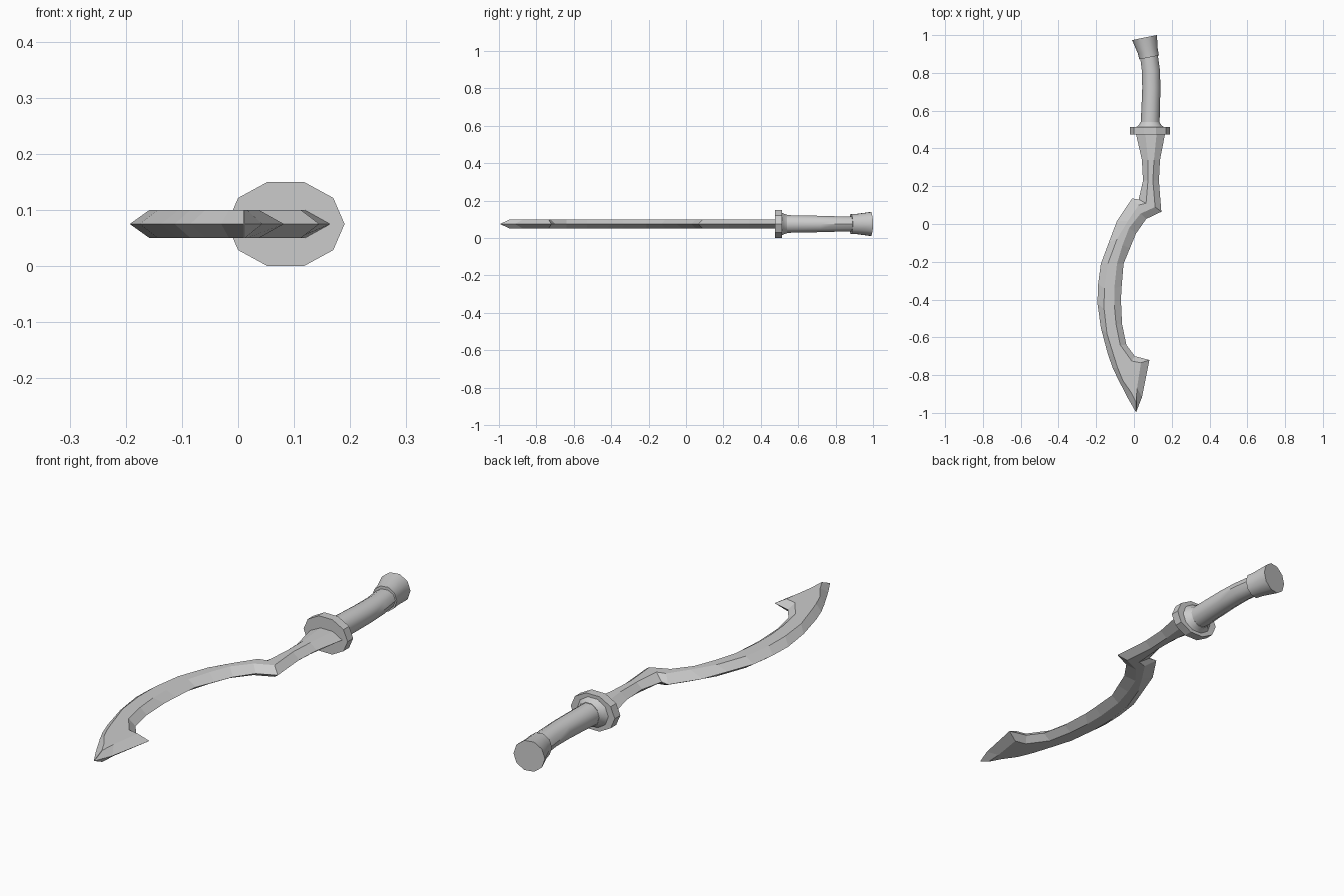
import bpy, bmesh, math

if "Cube" in bpy.data.objects:
    bpy.data.objects.remove(bpy.data.objects["Cube"], do_unlink=True)

MID = 0.075      # height of the blade's edge plane
HALF = 0.025     # half thickness of the blade

metal = bpy.data.materials.new("grey metal")
metal.use_nodes = True
GREY = (0.6, 0.6, 0.6, 1)
metal.diffuse_color = GREY
metal.node_tree.nodes["Principled BSDF"].inputs["Base Color"].default_value = GREY


def finish(name, bm, smooth):
    bmesh.ops.remove_doubles(bm, verts=bm.verts, dist=0.0005)
    bmesh.ops.recalc_face_normals(bm, faces=bm.faces)
    mesh = bpy.data.meshes.new(name)
    bm.to_mesh(mesh)
    bm.free()
    obj = bpy.data.objects.new(name, mesh)
    bpy.context.collection.objects.link(obj)
    mesh.materials.append(metal)
    if smooth:
        bpy.ops.object.select_all(action='DESELECT')
        obj.select_set(True)
        bpy.context.view_layer.objects.active = obj
        bpy.ops.object.shade_smooth_by_angle(angle=math.radians(38))
    return obj


def loft(name, rings, smooth):
    """Skin a list of closed rings and cap both ends."""
    bm = bmesh.new()
    rows = [[bm.verts.new(p) for p in ring] for ring in rings]
    n = len(rows[0])
    for a, b in zip(rows, rows[1:]):
        for i in range(n):
            j = (i + 1) % n
            bm.faces.new((a[i], a[j], b[j], b[i]))
    bm.faces.new(rows[0])
    bm.faces.new(rows[-1])
    return finish(name, bm, smooth)


def ellipse(x, y, rx, rz, tilt=0.0, sides=10):
    """Ring across the grip axis, turned in plan by tilt."""
    ring = []
    for i in range(sides):
        a = math.tau * i / sides
        u = rx * math.cos(a)
        ring.append((x + u * math.cos(tilt), y + u * math.sin(tilt), MID + rz * math.sin(a)))
    return ring


# Blade stations: left edge, left ridge, right ridge, right edge (x, y)
stations = [
    ((.01, .48), (.06, .48), (.12, .48), (.165, .48)),
    ((.042, .34), (.074, .34), (.106, .34), (.138, .34)),
    ((.048, .23), (.074, .23), (.1, .23), (.132, .23)),
    ((.025, .13), (.064, .11), (.112, .09), (.145, .065)),
    ((-.01, .135), (.025, .1), (.035, .055), (.065, .027)),
    ((-.09, .016), (-.032, .016), (-.025, -.02), (.011, -.05)),
    ((-.132, -.095), (-.09, -.08), (-.06, -.11), (-.022, -.13)),
    ((-.175, -.21), (-.138, -.21), (-.09, -.21), (-.055, -.21)),
    ((-.19, -.32), (-.157, -.34), (-.104, -.34), (-.065, -.33)),
    ((-.193, -.42), (-.158, -.45), (-.104, -.43), (-.069, -.4)),
    ((-.175, -.55), (-.143, -.58), (-.095, -.53), (-.063, -.53)),
    ((-.138, -.69), (-.106, -.7), (-.073, -.64), (-.04, -.64)),
    ((-.113, -.76), (-.085, -.765), (-.012, -.725), (.005, -.7)),
    ((-.085, -.82), (-.058, -.83), (.037, -.735), (.082, -.72)),
    ((-.03, -.926), (-.016, -.89), (.016, -.87), (.043, -.915)),
    ((.01, -.995), (.01, -.94), (.012, -.94), (.012, -.995)),
]
blade_rings = []
for left, l_ridge, r_ridge, right in stations:
    blade_rings.append([
        (*left, MID), (*l_ridge, MID + HALF), (*r_ridge, MID + HALF),
        (*right, MID), (*r_ridge, MID - HALF), (*l_ridge, MID - HALF)])
loft("blade", blade_rings, False)

# Guard disc and its flared collar
GX = 0.085
loft("guard", [ellipse(GX, .475, .105, .079), ellipse(GX, .513, .105, .079)], False)
loft("collar", [ellipse(GX, .51, .078, .066), ellipse(GX, .523, .06, .058),
                ellipse(GX, .54, .05, .052)], True)

# Slightly bowed grip
loft("grip", [ellipse(.085, .52, .05, .05), ellipse(.089, .62, .049, .048),
              ellipse(.092, .72, .048, .046), ellipse(.09, .81, .048, .043),
              ellipse(.078, .9, .047, .042, .15)], True)

# Flared pommel, turned with the end of the grip
TILT = 0.2
loft("pommel", [ellipse(.08, .882, .045, .044, TILT), ellipse(.08, .882, .053, .055, TILT),
                ellipse(.073, .915, .054, .057, TILT), ellipse(.056, .987, .067, .067, TILT)], True)
